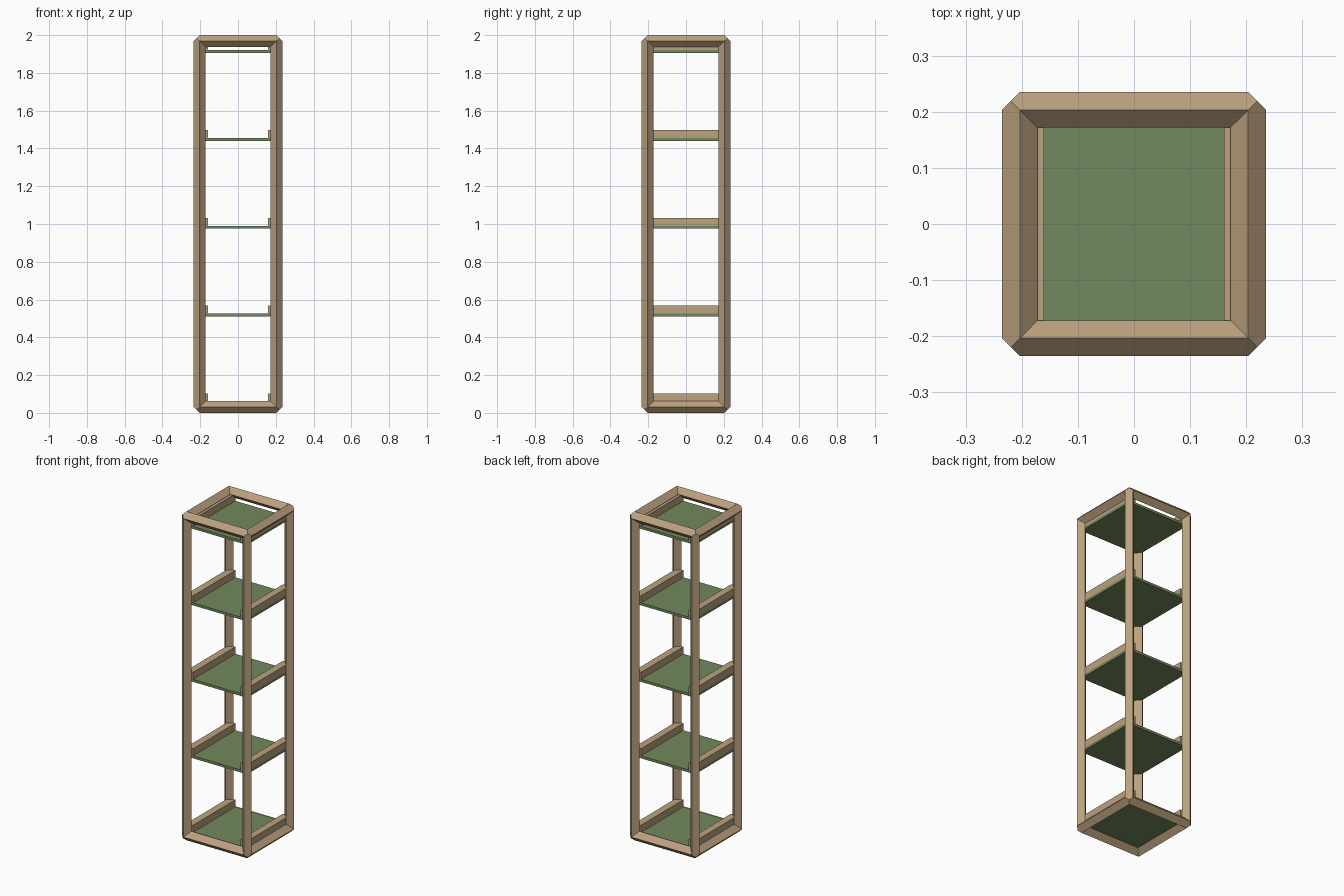
import bpy, bmesh
from itertools import product
from mathutils import Vector

if "Cube" in bpy.data.objects:
    bpy.data.objects.remove(bpy.data.objects["Cube"])

R = 0.0315               # half diagonal of the diamond beam section
C = 0.2035               # beam centre line in x and y
ZC, ZH = 1.0, 1.0 - R    # frame mid height and half height


def material(name, rgb):
    m = bpy.data.materials.new(name)
    m.diffuse_color = (*rgb, 1)
    m.use_nodes = True
    m.node_tree.nodes["Principled BSDF"].inputs["Base Color"].default_value = m.diffuse_color
    return m


def finish(name, bm, mat):
    bmesh.ops.recalc_face_normals(bm, faces=bm.faces)
    me = bpy.data.meshes.new(name)
    bm.to_mesh(me)
    bm.free()
    me.materials.append(mat)
    ob = bpy.data.objects.new(name, me)
    bpy.context.collection.objects.link(ob)
    return ob


def box(name, lo, hi, mat):
    bm = bmesh.new()
    bmesh.ops.create_cube(bm, size=1)
    for v in bm.verts:
        v.co = [(a + b) / 2 + c * (b - a) for a, b, c in zip(lo, hi, v.co)]
    return finish(name, bm, mat)


wood = material("wood", (0.50, 0.36, 0.21))
green = material("shelf_green", (0.17, 0.25, 0.11))

# Frame: twelve diamond beams mitred together at eight corners
bm = bmesh.new()
half = (C, C, ZH)
corners = {}
for s in product((-1, 1), repeat=3):
    def put(local):
        return bm.verts.new([s[i] * (half[i] + local[i]) + (ZC if i == 2 else 0) for i in range(3)])
    node = {"out": put([R / 2] * 3), "in": put([-R / 2] * 3)}
    for i in range(3):
        node["ridge", i] = put([R if k == i else 0 for k in range(3)])
        node["inner", i] = put([0 if k == i else -R for k in range(3)])
    corners[s] = node

for axis in range(3):
    j, k = [a for a in range(3) if a != axis]
    for sj, sk in product((-1, 1), repeat=2):
        ends = []
        for sa in (-1, 1):
            s = [0, 0, 0]
            s[axis], s[j], s[k] = sa, sj, sk
            ends.append(corners[tuple(s)])
        loop = [("ridge", j), "out", ("ridge", k), ("inner", k), "in", ("inner", j)]
        for part in (loop[0:3], loop[2:4], loop[3:6], [loop[5], loop[0]]):
            bm.faces.new([ends[0][p] for p in part] + [ends[1][p] for p in reversed(part)])
finish("frame", bm, wood)

# Shelves, each with a rail along its left and right edge
for n in range(5):
    z = 0.045 + 0.465 * n
    box(f"shelf_{n + 1}", (-C, -C, z), (C, C, z + 0.015), green)
    for side, x0, x1 in (("left", -C, -0.16), ("right", 0.16, C)):
        box(f"rail_{side}_{n + 1}", (x0, -C, z + 0.015), (x1, C, z + 0.058), wood)
